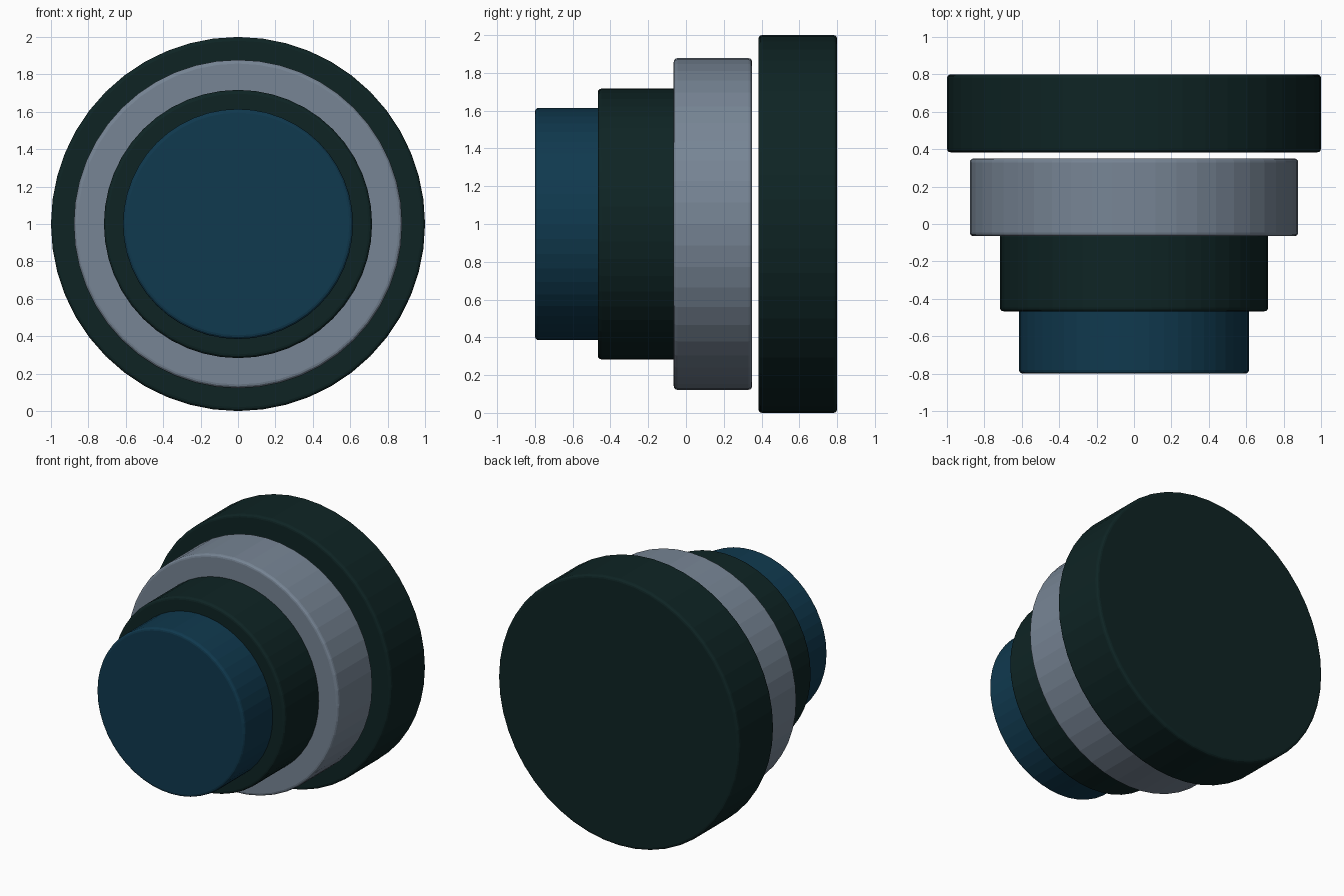
import bpy, math

if "Cube" in bpy.data.objects:
    bpy.data.objects.remove(bpy.data.objects["Cube"])


def material(name, rgb):
    m = bpy.data.materials.new(name)
    m.diffuse_color = (*rgb, 1)
    m.use_nodes = True
    m.node_tree.nodes["Principled BSDF"].inputs["Base Color"].default_value = m.diffuse_color
    return m


blue = material("deep blue", (0.0050, 0.041, 0.077))
dark = material("dark green black", (0.0044, 0.0176, 0.0176))
grey = material("slate grey", (0.185, 0.235, 0.30))


def disc(name, radius, y_front, y_back, mat):
    # Faceted disc lying along y with softly rounded rims
    bpy.ops.mesh.primitive_cylinder_add(
        vertices=48, radius=radius, depth=y_back - y_front,
        location=(0, (y_front + y_back) / 2, 1), rotation=(math.pi / 2, 0, 0))
    ob = bpy.context.object
    ob.name = name
    ob.data.materials.append(mat)
    bev = ob.modifiers.new("rim_bevel", 'BEVEL')
    bev.width = 0.02
    bev.segments = 3
    bev.limit_method = 'ANGLE'
    bev.angle_limit = math.radians(40)


# Stack of stepped discs, front to back; the last one is separated by a gap
disc("front_disc", 0.615, -0.80, -0.385, blue)
disc("inner_disc", 0.717, -0.467, -0.05, dark)
disc("middle_disc", 0.878, -0.065, 0.35, grey)
disc("back_disc", 1.0, 0.383, 0.80, dark)
